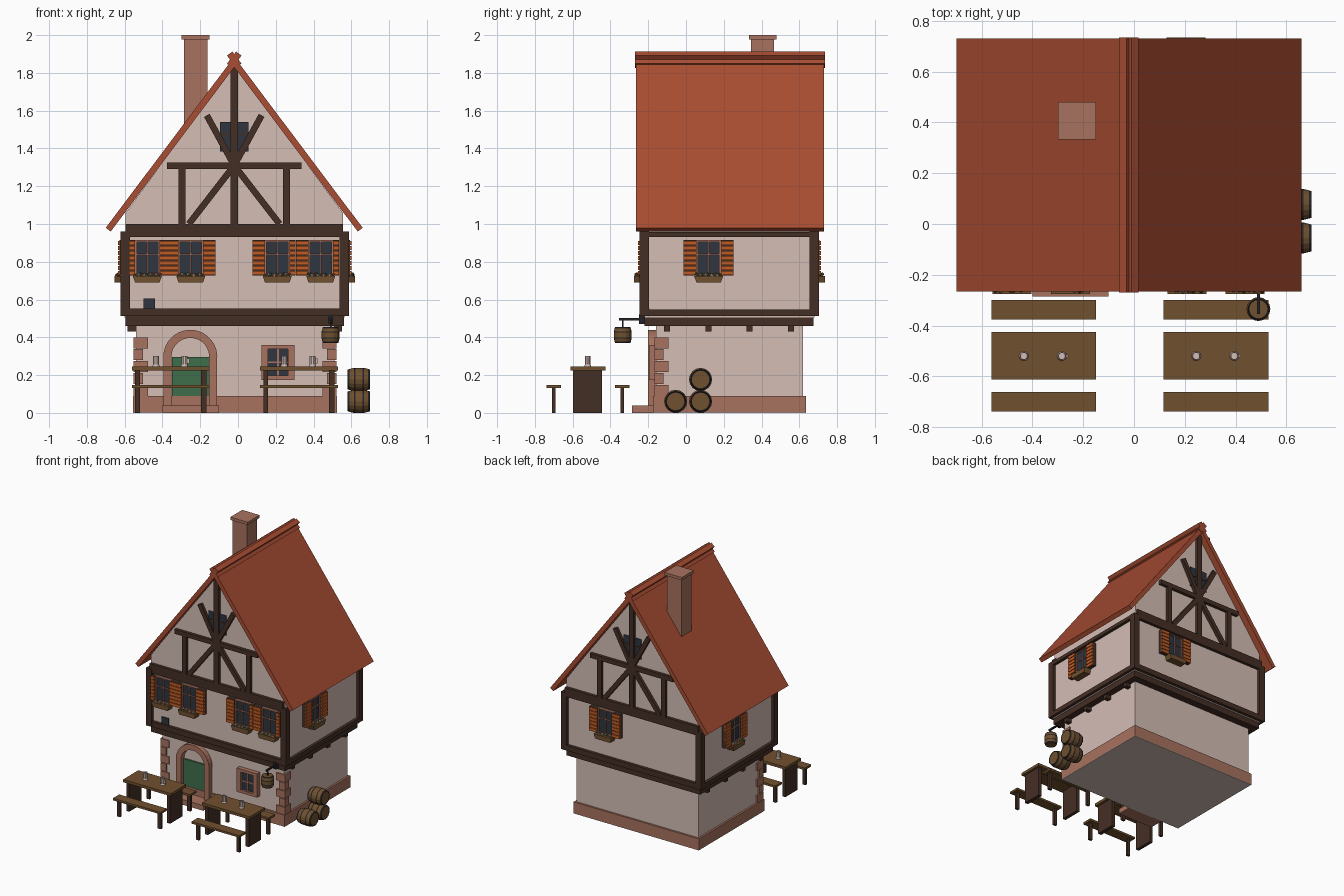
import bpy, bmesh, math, random
from mathutils import Matrix, Vector

cube = bpy.data.objects.get("Cube")
if cube:
    bpy.data.objects.remove(cube)
random.seed(4)


def material(name, *rgb):
    linear = [((c / 255 + 0.055) / 1.055) ** 2.4 for c in rgb] + [1]
    mat = bpy.data.materials.new(name)
    mat.use_nodes = True
    mat.diffuse_color = linear
    mat.node_tree.nodes["Principled BSDF"].inputs["Base Color"].default_value = linear
    return mat


plaster = material("pale plaster", 212, 189, 181)
roof_red = material("roof red", 168, 77, 50)
timber = material("dark timber", 68, 46, 37)
wood = material("brown wood", 112, 80, 46)
orange = material("shutter orange", 192, 92, 38)
glass = material("dark glass", 46, 53, 64)
stone = material("brown stone", 168, 114, 95)
green = material("door green", 64, 110, 75)
iron = material("black iron", 36, 36, 40)

IDENTITY = Matrix()
CX = -0.02          # ridge line
MID = 0.23          # middle of the house depth


def finish(name, bm, mats, place=IDENTITY):
    bmesh.ops.recalc_face_normals(bm, faces=bm.faces)
    mesh = bpy.data.meshes.new(name)
    bm.to_mesh(mesh)
    bm.free()
    for mat in mats:
        mesh.materials.append(mat)
    obj = bpy.data.objects.new(name, mesh)
    bpy.context.collection.objects.link(obj)
    obj.matrix_world = place
    return obj


def boxes(name, mat, limits, place=IDENTITY):
    """One object from (x0, x1, y0, y1, z0, z1) boxes."""
    bm = bmesh.new()
    for x0, x1, y0, y1, z0, z1 in limits:
        size = Matrix.Diagonal((x1 - x0, y1 - y0, z1 - z0, 1))
        centre = Vector((x0 + x1, y0 + y1, z0 + z1)) / 2
        bmesh.ops.create_cube(bm, size=1, matrix=Matrix.Translation(centre) @ size)
    return finish(name, bm, [mat], place)


def prism(name, mat, points, y0, y1, place=IDENTITY):
    """Extrude an x-z outline along y."""
    bm = bmesh.new()
    face = bm.faces.new([bm.verts.new((x, y0, z)) for x, z in points])
    grown = bmesh.ops.extrude_face_region(bm, geom=[face])["geom"]
    verts = [g for g in grown if isinstance(g, bmesh.types.BMVert)]
    bmesh.ops.translate(bm, verts=verts, vec=(0, y1 - y0, 0))
    return finish(name, bm, [mat], place)


def strut(name, mat, a, b, width, y0, y1, place=IDENTITY):
    a, b = Vector(a), Vector(b)
    side = (b - a).orthogonal().normalized() * width / 2
    return prism(name, mat, [a + side, b + side, b - side, a - side], y0, y1, place)


def lathe(name, profile, mats, indices, place, sides=16):
    """Turn (radius, height) rings round z; one material index per band."""
    bm = bmesh.new()
    rings = [[bm.verts.new((r * math.cos(math.tau * i / sides), r * math.sin(math.tau * i / sides), h))
              for i in range(sides)] for r, h in profile]
    for low, high, index in zip(rings, rings[1:], indices):
        for i in range(sides):
            j = (i + 1) % sides
            bm.faces.new((low[i], low[j], high[j], high[i])).material_index = index
    bm.faces.new(rings[0])
    bm.faces.new(rings[-1])
    return finish(name, bm, mats, place)


# Ground floor
boxes("floor_slab", plaster, [(-0.555, 0.525, -0.175, 0.635, 0, 0.004)])
boxes("plinth", stone, [(-0.555, 0.525, -0.175, 0.635, 0.004, 0.09)])
boxes("ground_wall", plaster, [(-0.54, 0.51, -0.16, 0.62, 0.08, 0.47)])
boxes("door_step", stone, [(-0.4, -0.1, -0.285, -0.17, 0, 0.04)])
quoins = []
for row in range(5):
    z = 0.09 + row * 0.063
    reach = 0.075 if row % 2 == 0 else 0.05
    quoins += [(-0.552, -0.552 + reach, -0.168, -0.168 + reach, z, z + 0.058),
               (0.522 - reach, 0.522, -0.168, -0.168 + reach, z, z + 0.058)]
boxes("corner_quoins", stone, quoins)

# Arched door
DX = -0.2525
boxes("door", green, [(DX - 0.098, DX + 0.098, -0.172, -0.15, 0.04, 0.297)])
boxes("door_posts", stone, [(DX + s - 0.021, DX + s + 0.021, -0.2, -0.15, 0.04, 0.297)
                            for s in (-0.121, 0.121)])
arc = [math.pi * i / 14 for i in range(15)]
arch = [(DX + r * math.cos(a), 0.297 + r * math.sin(a))
        for r, sweep in ((0.143, arc), (0.1, arc[::-1])) for a in sweep]
prism("door_arch", stone, arch, -0.2, -0.15)

# Ground floor window
boxes("ground_window_glass", glass, [(0.14, 0.285, -0.178, -0.15, 0.19, 0.345)])
boxes("ground_window_frame", stone, [
    (0.125, 0.3, -0.195, -0.15, 0.175, 0.197), (0.125, 0.3, -0.195, -0.15, 0.338, 0.36),
    (0.125, 0.16, -0.195, -0.15, 0.197, 0.338), (0.265, 0.3, -0.195, -0.15, 0.197, 0.338),
    (0.207, 0.217, -0.185, -0.15, 0.197, 0.338), (0.16, 0.265, -0.185, -0.15, 0.263, 0.273)])

# Overhanging upper floor with its timber frame
boxes("overhang_beam", timber, [(-0.595, 0.56, -0.22, 0.675, 0.46, 0.512)])
boxes("joist_ends", timber, [(-0.585, 0.55, y - 0.016, y + 0.016, 0.43, 0.465)
                             for y in (-0.1, 0.12, 0.335, 0.555)])
boxes("upper_wall", plaster, [(-0.6, 0.565, -0.22, 0.68, 0.505, 0.96)])
frame = []
for x in (-0.623, 0.537):
    for y in (-0.245, 0.653):
        frame.append((x, x + 0.05, y, y + 0.05, 0.512, 0.96))
    frame += [(x, x + 0.05, -0.24, 0.7, 0.512, 0.548), (x, x + 0.05, -0.24, 0.7, 0.93, 0.958)]
for y in (-0.243, 0.653):
    frame += [(-0.615, 0.58, y, y + 0.05, 0.512, 0.553), (-0.595, 0.555, y, y + 0.05, 0.93, 1.0)]
boxes("upper_frame", timber, frame)
boxes("small_vent", glass, [(-0.5, -0.44, -0.228, -0.21, 0.545, 0.605)])

# Gable body and roof
prism("gable_wall", plaster, [(-0.595, 0.95), (0.555, 0.95), (0.555, 1.06),
                              (CX, 1.84), (-0.595, 1.06)], -0.22, 0.68)
prism("roof", roof_red, [(CX, 1.885), (0.66, 0.98), (0.634, 0.96), (CX, 1.83),
                         (CX - 0.654, 0.96), (CX - 0.68, 0.98)], -0.265, 0.73)
for side, name in ((-1, "left"), (1, "right")):
    strut("ridge_cap_" + name, roof_red, (CX - side * 0.024, 0, 1.902)[::2],
          (CX + side * 0.024, 1.838), 0.036, -0.27, 0.735)

# Gable timbers, turned round for the back
turn_back = Matrix.Translation((2 * CX, 2 * MID, 0)) @ Matrix.Diagonal((1, 1, 1, 1))
for end in ("front", "back"):
    y0, y1 = (-0.243, -0.21) if end == "front" else (0.67, 0.703)
    boxes(end + "_gable_posts", timber, [
        (CX - 0.021, CX + 0.021, y0, y1, 1, 1.83), (CX - 0.357, CX + 0.357, y0, y1, 1.29, 1.325)]
        + [(CX + s - 0.018, CX + s + 0.018, y0, y1, 1, 1.3) for s in (-0.276, 0.276)])
    for side in (-1, 1):
        strut(end + "_lower_brace", timber, (CX, 1.31), (CX + side * 0.24, 1.0), 0.034, y0, y1)
        strut(end + "_upper_brace", timber, (CX, 1.31), (CX + side * 0.145, 1.575), 0.034, y0, y1)
    boxes(end + "_attic_glass", glass, [(CX - 0.076, CX + 0.076, y0 + 0.014, y1 - 0.014, 1.385, 1.54)])
    boxes(end + "_attic_bar", timber, [(CX - 0.076, CX + 0.076, y0 + 0.01, y1 - 0.01, 1.47, 1.482)])

# Chimney
boxes("chimney", stone, [(-0.287, -0.162, 0.345, 0.467, 1.5, 1.985),
                         (-0.3, -0.15, 0.333, 0.48, 1.978, 2.0)])


# Shuttered windows with flower boxes
def window(label, x, y, degrees, left=0.068, right=0.068):
    place = Matrix.Translation((x, y, 0)) @ Matrix.Rotation(math.radians(degrees), 4, "Z")
    boxes(label + "_glass", glass, [(-0.063, 0.063, -0.012, 0.01, 0.725, 0.912)], place)
    boxes(label + "_bars", stone, [(x0, x0 + 0.008, -0.02, 0, 0.725, 0.912) for x0 in (-0.064, -0.004, 0.056)]
          + [(-0.064, 0.064, -0.02, 0, z, z + 0.008) for z in (0.725, 0.835, 0.906)], place)
    spans = [(-0.064 - left, -0.064), (0.064, 0.064 + right)]
    boxes(label + "_shutter_backs", timber, [(a, b, -0.027, 0, 0.728, 0.914) for a, b in spans], place)
    step = 0.187 / 7
    boxes(label + "_shutter_slats", orange, [
        (a, b, -0.035, -0.02, 0.729 + i * step, 0.724 + (i + 1) * step)
        for a, b in spans for i in range(7)], place)
    prism(label + "_flower_box", wood, [(-0.065, 0.69), (0.065, 0.69), (0.077, 0.725), (-0.077, 0.725)],
          -0.055, 0, place)
    bm = bmesh.new()
    for i in range(14):
        spot = (-0.066 + i * 0.0102, random.uniform(-0.045, -0.03), random.uniform(0.727, 0.736))
        made = bmesh.ops.create_icosphere(bm, subdivisions=1, radius=0.009, matrix=Matrix.Translation(spot))
        for face in {f for v in made["verts"] for f in v.link_faces}:
            face.material_index = i % 3
    finish(label + "_flowers", bm, [green, roof_red, plaster], place)


for i, x in enumerate((-0.48, -0.25)):
    window(f"front_left_window_{i}", x, -0.22, 0, left=0.032)
for i, x in enumerate((0.208, 0.438)):
    window(f"front_right_window_{i}", x, -0.22, 0, right=0.032)
window("east_window", 0.565, 0.12, 90)
window("back_window", 0.205, 0.68, 180)
window("west_window", -0.6, 0.28, -90)

# Barrels: belly profile with iron hoops
HOOPS = [(-1, 0.85, 1), (-0.82, 0.91, 0), (-0.45, 1, 1), (-0.3, 1, 0),
         (0.3, 1, 1), (0.45, 1, 0), (0.82, 0.91, 1), (1, 0.85, 1)]


def barrel(name, radius, half, place):
    profile = [(radius * 0.76, -half * 0.94)] + [(radius * r, half * h) for h, r, _ in HOOPS]
    profile.append((radius * 0.76, half * 0.94))
    lathe(name, profile, [wood, iron], [1] + [m for _, _, m in HOOPS], place)


lying = Matrix.Rotation(math.pi / 2, 4, "Y")
for i, (y, z) in enumerate(((-0.055, 0.061), (0.077, 0.061), (0.077, 0.177))):
    barrel(f"stacked_barrel_{i}", 0.061, 0.06, Matrix.Translation((0.64, y, z)) @ lying)

# Hanging barrel sign
barrel("sign_barrel", 0.047, 0.043, Matrix.Translation((0.49, -0.335, 0.412)))
boxes("sign_bracket", iron, [(0.484, 0.496, -0.355, -0.22, 0.49, 0.502),
                             (0.486, 0.494, -0.339, -0.331, 0.45, 0.495),
                             (0.478, 0.502, -0.25, -0.22, 0.47, 0.52)])

# Tables, benches and mugs
for label, x0 in (("left", -0.562), ("right", 0.117)):
    x1 = x0 + 0.412
    leg_spans = [(x0 + 0.017, x0 + 0.042), (x1 - 0.046, x1 - 0.018)]
    boxes(label + "_table_top", wood, [(x0, x1, -0.612, -0.425, 0.225, 0.246)])
    boxes(label + "_table_legs", timber, [(a, b, -0.597, -0.445, 0, 0.225) for a, b in leg_spans])
    benches = (-0.7, -0.338)
    boxes(label + "_bench_seats", wood, [(x0, x1, y - 0.039, y + 0.039, 0.132, 0.148) for y in benches])
    boxes(label + "_bench_legs", timber, [(a, b, y - 0.009, y + 0.009, 0, 0.132)
                                          for y in benches for a, b in leg_spans])
    for i, dx in enumerate((0.128, 0.278)):
        spot = Matrix.Translation((x0 + dx, -0.52, 0.246))
        lathe(f"{label}_mug_{i}", [(0.019, 0), (0.016, 0.01), (0.016, 0.055), (0.012, 0.055), (0.012, 0.045)],
              [plaster], [0] * 4, spot, sides=10)
        if i:
            boxes(label + "_mug_handle", plaster, [(0.014, 0.026, -0.004, 0.004, 0.015, 0.043)], spot)
